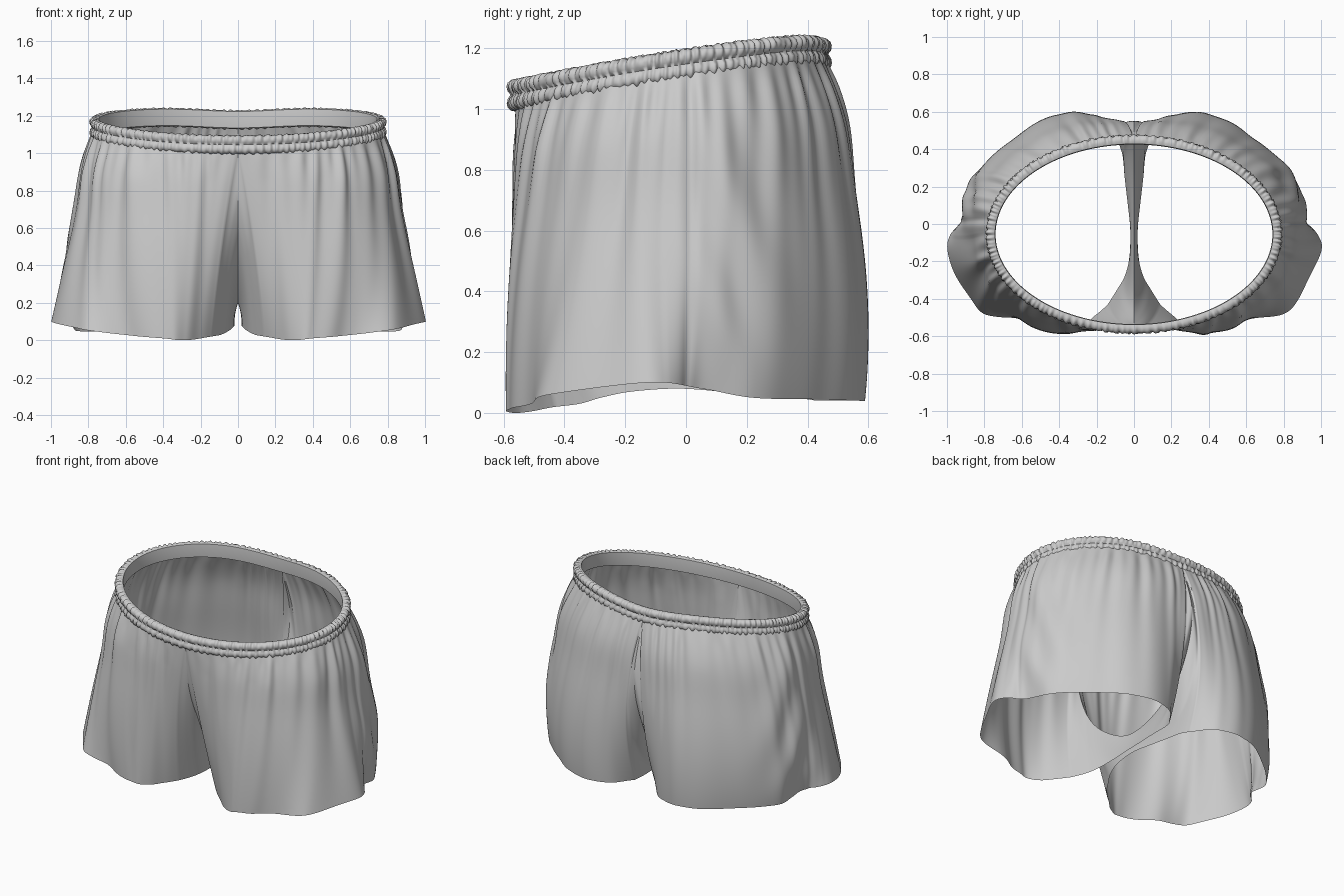
import bpy, math, random
from mathutils import Vector

if "Cube" in bpy.data.objects:
    bpy.data.objects.remove(bpy.data.objects["Cube"])

random.seed(4)
A, B, CY = 0.765, 0.505, -0.055          # waist ellipse


def waist(phi):
    """Waist line: tilted, levelling off and dipping slightly at centre back."""
    y = CY + B * math.sin(phi)
    dip = 0.024 * math.exp(-(math.cos(phi) / 0.4) ** 2) if y > 0 else 0
    return Vector((A * math.cos(phi), y, 1.148 + 0.15 * y - 0.06 * y * y - dip))


def spline(pts, f):
    """Catmull-Rom through pts, f in 0..len-1."""
    n = len(pts)
    i = min(int(f), n - 2)
    t = f - i
    p1, p2 = pts[i], pts[i + 1]
    p0 = pts[i - 1] if i > 0 else 2 * p1 - p2
    p3 = pts[i + 2] if i + 2 < n else 2 * p2 - p1
    return 0.5 * (2 * p1 + (p2 - p0) * t + (2 * p0 - 5 * p1 + 4 * p2 - p3) * t * t
                  + (3 * p1 - p0 - 3 * p2 + p3) * t ** 3)


def down(top, mid, hem, v):
    """Quadratic through waist, middle and hem."""
    return (top * (2 * (v - 0.5) * (v - 1)) + mid * (4 * v * (1 - v))
            + hem * (2 * v * (v - 0.5)))


def make(name, verts, faces, angle):
    me = bpy.data.meshes.new(name)
    me.from_pydata(verts, [], faces)
    me.validate()
    me.shade_smooth()
    me.set_sharp_from_angle(angle=math.radians(angle))
    ob = bpy.data.objects.new(name, me)
    bpy.context.collection.objects.link(ob)
    return ob


# outer panel columns, front centre round to back centre: waist angle, middle, hem
OUTER = [
    (-90, (.08, -.53, .55), (.14, -.43, .02)),
    (-72, (.25, -.57, .55), (.28, -.55, .0)),
    (-55, (.44, -.56, .55), (.40, -.59, .01)),
    (-38, (.66, -.465, .55), (.62, -.51, .03)),
    (-20, (.81, -.33, .55), (.84, -.45, .06)),
    (-4, (.895, -.13, .56), (1.0, -.12, .10)),
    (14, (.90, .08, .56), (.89, .05, .08)),
    (32, (.835, .25, .57), (.86, .22, .05)),
    (50, (.655, .42, .58), (.68, .41, .045)),
    (68, (.40, .56, .59), (.42, .575, .04)),
    (80, (.20, .57, .60), (.20, .56, .04)),
    (90, (.06, .55, .60), (.08, .43, .04)),
]
# inner leg columns, back centre through the crotch to front centre: seam, middle, hem
INNER = [
    ((0, .55, .80), (.05, .51, .43), (.06, .36, .05)),
    ((0, .46, .46), (.04, .39, .23), (.05, .25, .06)),
    ((0, .23, .26), (.025, .20, .17), (.035, .12, .07)),
    ((0, -.03, .20), (.015, -.03, .14), (.02, -.03, .08)),
    ((0, -.26, .31), (.02, -.23, .19), (.025, -.18, .07)),
    ((0, -.43, .49), (.035, -.37, .28), (.05, -.28, .05)),
    ((0, -.53, .75), (.06, -.46, .40), (.09, -.35, .03)),
]
ROWS, SU, SI = 44, 20, 8


def leg(name, side):
    """One half of the shorts: gathered outer panel plus inner leg."""
    outer = [(waist(math.radians(a)), Vector(m), Vector(h)) for a, m, h in OUTER]
    inner = [outer[-1]] + [tuple(map(Vector, c)) for c in INNER] + [outer[0]]
    ph = [random.uniform(0, 6.28) for _ in range(8)]
    no, ni = len(outer) - 1, len(inner) - 1
    verts = []

    def folds(f, v):
        win = min(1, f / 0.7, (no - f) / 0.7)
        wob = f + 0.12 * math.sin(2.1 * f + ph[0])
        gather = (math.sin(wob * 15 + ph[1]) + 0.7 * math.sin(wob * 9.3 + ph[2])) \
            * 0.008 * math.exp(-4.5 * v) * min(1, v * 12)
        front = 1.0 if f < 5.3 else 0.55
        pleat = (math.sin(wob * 5.2 + ph[3]) + 0.8 * math.sin(wob * 8.1 + ph[4])) \
            * 0.008 * front * (1 - 0.55 * v) * min(1, v * 5)
        # diagonal drag wrinkles near the side seam
        drag = 0.012 * math.sin(4.5 * f - 13 * v + ph[5]) \
            * math.exp(-((f - 6.5) / 0.8) ** 2) * math.sin(math.pi * v)
        seam = -0.008 * math.exp(-((f - 5.68) / 0.08) ** 2) * min(1, v * 8)
        # cloth puffs out right under the elastic, more at the side and back
        puff = 0.022 * min(1, f / 4) * math.exp(-((v - 0.17) / 0.15) ** 2) \
            * (0.4 + 0.6 * win)
        return win * (gather + pleat + drag) + puff + seam

    for r in range(ROWS + 1):
        v = r / ROWS
        row = []
        for k in range(no * SU + 1):
            f = k / SU
            phi = math.radians(spline([c[0] for c in OUTER], f))
            p = down(waist(phi), spline([c[1] for c in outer], f),
                     spline([c[2] for c in outer], f), v)
            row.append(p + Vector((math.cos(phi), math.sin(phi), 0)) * folds(f, v))
        for k in range(1, ni * SI):
            f = k / SI
            t, m, h = (spline([c[j] for c in inner], f) for j in range(3))
            t.x = 0
            row.append(down(t, m, h, v))
        verts += [(max(p.x, 0) * side, p.y, max(p.z, 0)) for p in row]

    n = no * SU + ni * SI
    faces = []
    for r in range(ROWS):
        for k in range(n):
            a, b = r * n + k, r * n + (k + 1) % n
            q = (a, a + n, b + n, b)
            faces.append(q if side > 0 else q[::-1])
    return make(name, verts, faces, 60)


leg("right_leg", 1)
leg("left_leg", -1)

# gathered elastic waistband: flat inside, two puckered rolls outside
N = 900
prof = [(-.022, -.044), (-.025, 0), (-.022, .044), (-.006, .050), (.010, .047),
        (.021, .038), (.025, .026), (.022, .012), (.013, .0), (.022, -.012),
        (.025, -.026), (.021, -.038), (.010, -.047), (-.006, -.050)]
M = len(prof)
verts, faces = [], []
for i in range(N):
    a = 2 * math.pi * i / N
    c = waist(a)
    nrm = Vector((math.cos(a) / A, math.sin(a) / B, 0)).normalized()
    for j, (pr, pz) in enumerate(prof):
        k = 0.0
        if j > 2:                        # pucker only the outer side, unevenly
            s = 0.9 if pz > 0 else 2.4
            k = 0.6 * math.sin(a * 97 + s + 2 * math.sin(7 * a + s) + 25 * pz) \
                + 0.6 * math.sin(a * 141 + 2 * s + 2 * math.sin(11 * a) - 30 * pz)
        p = c + nrm * (pr + 0.005 * k)
        p.z += pz * (1 + 0.07 * k)
        verts.append(p)
    for j in range(M):
        i2, j2 = (i + 1) % N, (j + 1) % M
        faces.append((i * M + j, i * M + j2, i2 * M + j2, i2 * M + j))
make("waistband", verts, faces, 60)
